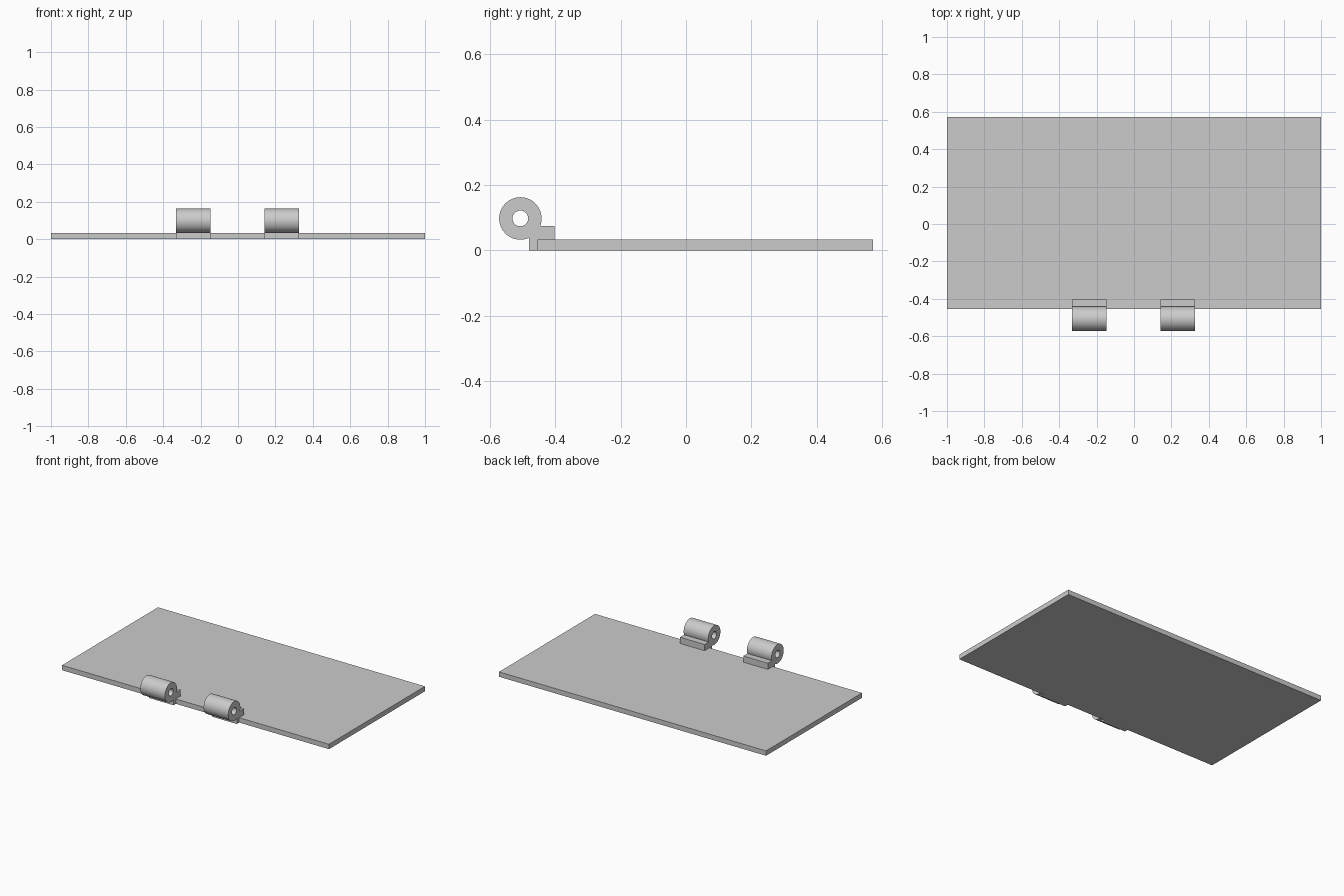
import bpy
import bmesh
from math import asin, acos, cos, sin, pi, radians

cube = bpy.data.objects.get("Cube")
if cube:
    bpy.data.objects.remove(cube, do_unlink=True)

grey = bpy.data.materials.new("plain_grey")
grey.use_nodes = True
colour = (0.6, 0.6, 0.6, 1)
grey.diffuse_color = colour
grey.node_tree.nodes["Principled BSDF"].inputs["Base Color"].default_value = colour

# Main dimensions
FRONT, BACK, THICK = -0.455, 0.572, 0.033
PIN_Y, PIN_Z, OUTER, BORE = -0.507, 0.098, 0.065, 0.024
LIP_FRONT, LIP_BACK, LIP_TOP = -0.48, -0.403, 0.075
WIDTH = 0.184


def arc(radius, start, end, steps):
    angles = [start + (end - start) * i / steps for i in range(steps + 1)]
    return [(PIN_Y + radius * cos(a), PIN_Z + radius * sin(a)) for a in angles]


def extruded(name, outlines, x, width):
    """Extrude closed (y, z) outlines along x; inner outlines become holes."""
    curve = bpy.data.curves.new(name, "CURVE")
    curve.dimensions = "2D"
    curve.fill_mode = "BOTH"
    curve.extrude = width / 2
    for outline in outlines:
        spline = curve.splines.new("POLY")
        spline.points.add(len(outline) - 1)
        for point, (y, z) in zip(spline.points, outline):
            point.co = (y, z, 0, 1)
        spline.use_cyclic_u = True
    obj = bpy.data.objects.new(name, curve)
    bpy.context.collection.objects.link(obj)
    obj.location.x = x
    obj.rotation_euler = (pi / 2, 0, pi / 2)
    bpy.ops.object.select_all(action="DESELECT")
    obj.select_set(True)
    bpy.context.view_layer.objects.active = obj
    bpy.ops.object.convert(target="MESH")
    obj = bpy.context.object
    bm = bmesh.new()
    bm.from_mesh(obj.data)
    bmesh.ops.remove_doubles(bm, verts=bm.verts, dist=0.0001)
    bmesh.ops.recalc_face_normals(bm, faces=bm.faces)
    bm.to_mesh(obj.data)
    bm.free()
    obj.data.materials.clear()
    obj.data.materials.append(grey)
    bpy.ops.object.shade_smooth_by_angle(angle=radians(30))
    return obj


# Flat panel
extruded("panel", [[(FRONT, 0), (BACK, 0), (BACK, THICK), (FRONT, THICK)]], 0, 2)

# Hinge knuckles: a bored barrel with a lip that hooks over the panel edge
start = asin((LIP_TOP - PIN_Z) / OUTER)
end = 2 * pi - acos((LIP_FRONT - PIN_Y) / OUTER)
barrel = arc(OUTER, start, end, 48)
lip = [(LIP_FRONT, 0), (FRONT, 0), (FRONT, THICK), (LIP_BACK, THICK), (LIP_BACK, LIP_TOP)]
bore = arc(BORE, 0, 2 * pi, 32)[:-1]
for name, x in (("right_hinge_knuckle", -0.239), ("left_hinge_knuckle", 0.235)):
    extruded(name, [barrel + lip, bore], x, WIDTH)
